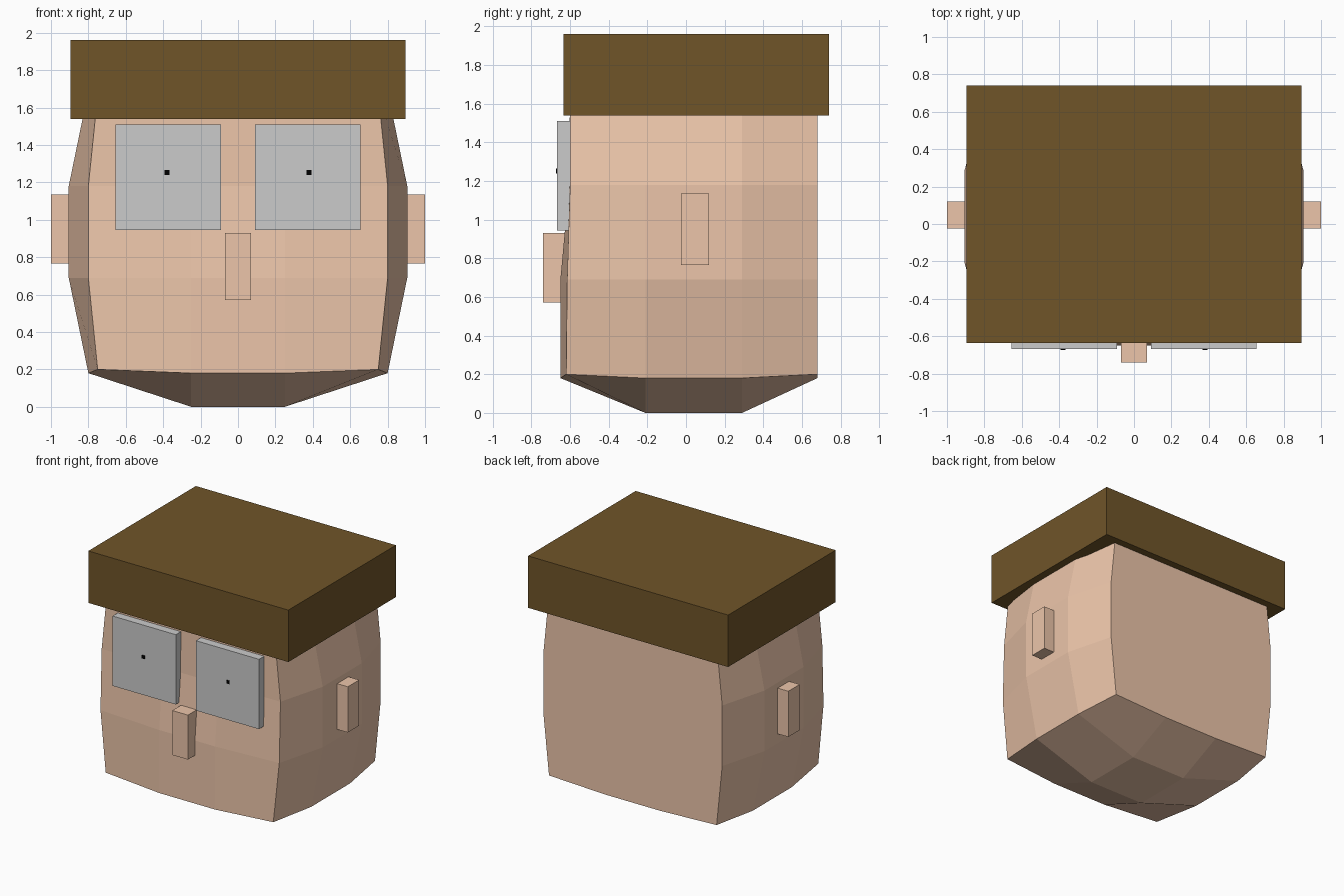
import bpy, bmesh

if "Cube" in bpy.data.objects:
    bpy.data.objects.remove(bpy.data.objects["Cube"])


def material(name, rgb):
    m = bpy.data.materials.new(name)
    m.diffuse_color = (*rgb, 1)
    m.use_nodes = True
    m.node_tree.nodes["Principled BSDF"].inputs["Base Color"].default_value = m.diffuse_color
    return m


SKIN = material("skin", (0.84, 0.56, 0.40))
BROWN = material("brown", (0.16, 0.09, 0.022))
BLACK = material("black", (0.0, 0.0, 0.0))


def add_object(name, bm, mat=None):
    mesh = bpy.data.meshes.new(name)
    bmesh.ops.recalc_face_normals(bm, faces=bm.faces)
    bm.to_mesh(mesh)
    bm.free()
    if mat:
        mesh.materials.append(mat)
    obj = bpy.data.objects.new(name, mesh)
    bpy.context.collection.objects.link(obj)
    return obj


def box(name, lo, hi, mat=None):
    bm = bmesh.new()
    bmesh.ops.create_cube(bm, size=1)
    for v in bm.verts:
        v.co = [(a + b) / 2 + c * (b - a) for a, b, c in zip(lo, hi, v.co)]
    return add_object(name, bm, mat)


# Head: cube cut 3 x 3 per side, bulged on every side but the flat back
def head_point(i, j, k):
    mid_x, mid_y, mid_z = (n in (1, 2) for n in (i, j, k))
    inner = mid_x + mid_y + mid_z          # 0 corner, 1 edge, 2 face
    x = 0.25 if mid_x else (0.75, 0.80, 0.905)[inner]
    x *= 1 if i > 1 else -1
    if j == 0:
        y = -(0.65, 0.65, 0.605, 0.60)[k] if mid_x else -(0.62, 0.615, 0.60, 0.60)[k]
    else:
        y = (0, -0.21, 0.29, 0.68)[j]
    if mid_z:
        z = (0, 0.69, 1.18)[k]
    else:
        z = (0.20, 0.18, 0.0)[inner]
        z = z if k == 0 else 1.87 - z
    return x, y, z


bm = bmesh.new()
bmesh.ops.create_cube(bm, size=3)
bmesh.ops.subdivide_edges(bm, edges=bm.edges[:], cuts=2, use_grid_fill=True)
for v in bm.verts:
    v.co = head_point(*(round(c + 1.5) for c in v.co))
add_object("head", bm, SKIN)

# Flat block of hair on top
box("hair", (-0.895, -0.635, 1.54), (0.895, 0.74, 1.96), BROWN)

# Nose
box("nose", (-0.07, -0.74, 0.57), (0.07, -0.58, 0.93), SKIN)

# Ears, eyes and pupils, one per side
for side, s in (("left", -1), ("right", 1)):
    def pair(name, x0, x1, y0, y1, z0, z1, mat=None):
        xs = sorted((s * x0, s * x1))
        box(f"{side}_{name}", (xs[0], y0, z0), (xs[1], y1, z1), mat)

    pair("ear", 0.82, 1.0, -0.025, 0.12, 0.765, 1.135, SKIN)
    pair("eye", 0.09, 0.655, -0.667, -0.58, 0.945, 1.51)
    pair("pupil", 0.367, 0.393, -0.673, -0.65, 1.24, 1.266, BLACK)
